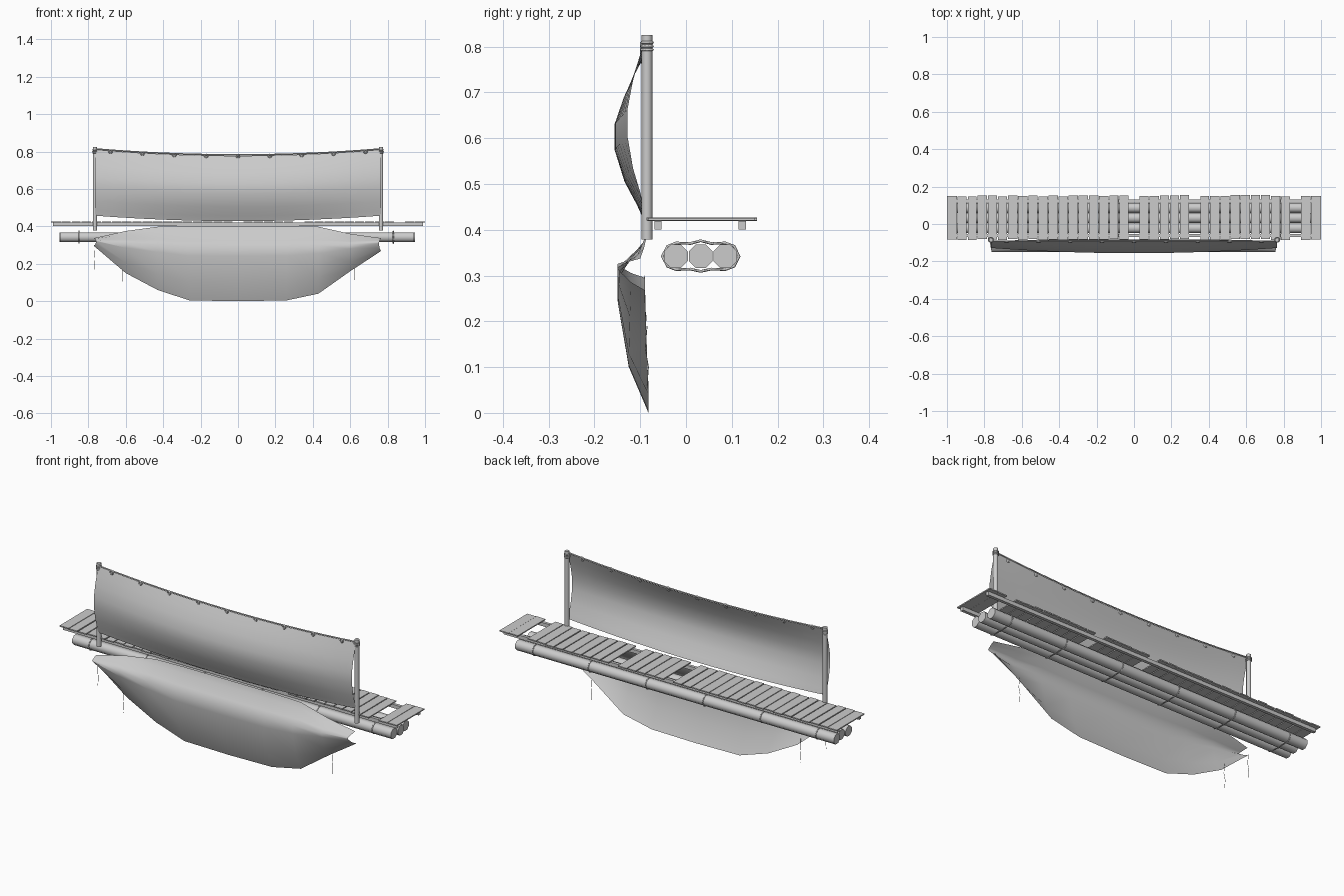
import bpy, bmesh, math, random
from mathutils import Vector, Matrix

if "Cube" in bpy.data.objects:
    bpy.data.objects.remove(bpy.data.objects["Cube"])
random.seed(4)


def finish(name, bm, smooth=False):
    bmesh.ops.recalc_face_normals(bm, faces=bm.faces)
    me = bpy.data.meshes.new(name)
    bm.to_mesh(me)
    bm.free()
    ob = bpy.data.objects.new(name, me)
    bpy.context.collection.objects.link(ob)
    if smooth:
        for p in me.polygons:
            p.use_smooth = True
    return ob


def add_box(bm, center, size, rot=0.0):
    m = Matrix.Translation(center) @ Matrix.Rotation(rot, 4, 'Y') @ Matrix.Diagonal((*size, 1))
    bmesh.ops.create_cube(bm, size=1, matrix=m)


def cylinder(name, center, r, depth, axis, sides, roll=0.0):
    bm = bmesh.new()
    turn = Matrix.Rotation(math.pi / 2, 4, 'Y') if axis == 'X' else Matrix()
    bmesh.ops.create_cone(bm, cap_ends=True, segments=sides, radius1=r, radius2=r, depth=depth,
                          matrix=Matrix.Translation(center) @ turn @ Matrix.Rotation(roll, 4, 'Z'))
    ob = finish(name, bm)
    bpy.context.view_layer.objects.active = ob
    ob.select_set(True)
    bpy.ops.object.shade_smooth_by_angle(angle=math.radians(60))
    ob.select_set(False)
    return ob


def rope(name, pts, r, closed=False):
    cu = bpy.data.curves.new(name, 'CURVE')
    cu.dimensions = '3D'
    cu.bevel_depth = r
    cu.bevel_resolution = 0
    cu.use_fill_caps = True
    sp = cu.splines.new('POLY')
    sp.points.add(len(pts) - 1)
    for p, co in zip(sp.points, pts):
        p.co = (*co, 1)
    sp.use_cyclic_u = closed
    ob = bpy.data.objects.new(name, cu)
    bpy.context.collection.objects.link(ob)
    bpy.context.view_layer.objects.active = ob
    ob.select_set(True)
    bpy.ops.object.convert(target='MESH')
    bpy.context.object.select_set(False)


def lerp(xs, ys, x):
    for i in range(len(xs) - 1):
        if x <= xs[i + 1]:
            t = (x - xs[i]) / (xs[i + 1] - xs[i])
            return ys[i] + (ys[i + 1] - ys[i]) * t
    return ys[-1]


def sheet(name, xs, vs, f):
    bm = bmesh.new()
    rows = [[bm.verts.new(f(x, v)) for v in vs] for x in xs]
    for a, b in zip(rows, rows[1:]):
        for j in range(len(vs) - 1):
            bm.faces.new((a[j], b[j], b[j + 1], a[j + 1]))
    return finish(name, bm, True)


# deck planks, with three missing
bm = bmesh.new()
n = 37
pitch = 2 / n
for i in range(n):
    if i in (18, 24, 34):
        continue
    end = i in (0, n - 1)
    w = pitch if end else pitch * random.uniform(0.86, 0.95)
    j = 0 if end else random.uniform(-0.004, 0.004)
    rot = 0 if end else random.uniform(-0.03, 0.03)
    add_box(bm, (-1 + pitch * (i + 0.5), 0.034 + j, 0.423), (w, 0.234, 0.006), rot)
finish("deck_planks", bm)

# beams under the deck
bm = bmesh.new()
for y in (-0.061, 0.123):
    add_box(bm, (0, y, 0.41), (1.98, 0.016, 0.019))
finish("deck_beams", bm)

# three float logs
for k, (y, cx) in enumerate(((-0.022, -0.005), (0.032, 0.0), (0.086, -0.01))):
    cylinder(f"log_{k + 1}", (cx, y, 0.342), 0.028, 1.89, 'X', 8, math.pi / 8)

# lashings around the logs
loop = [(-0.052, .342), (-0.04, .364), (-0.022, .371), (0.01, .370), (0.032, .376), (0.055, .370),
        (0.086, .371), (0.105, .364), (0.116, .342), (0.105, .320), (0.086, .313), (0.055, .314),
        (0.032, .309), (0.01, .314), (-0.022, .313), (-0.04, .320)]
for k, x in enumerate((-0.85, -0.52, -0.18, 0.16, 0.5, 0.83)):
    rope(f"log_lashing_{k + 1}", [(x, y, z) for y, z in loop], 0.003, True)

# sail posts with rope windings
for side, s in (("left", -1), ("right", 1)):
    cylinder(f"{side}_post", (s * 0.765, -0.085, 0.602), 0.012, 0.447, 'Z', 10)
    for k in range(3):
        ring = [(s * 0.765 + 0.013 * math.cos(a * math.pi / 5), -0.085 + 0.013 * math.sin(a * math.pi / 5),
                 0.793 + 0.008 * k) for a in range(10)]
        rope(f"{side}_post_winding_{k + 1}", ring, 0.003, True)


# upper sail bulging forward
def sag(x):
    return 1 - (x / 0.765) ** 2


prof_v = [0, .12, .25, .42, .58, .78, .92, 1]
prof_y = [0, .35, .68, 1, 1, .66, .25, .05]


def upper(x, v):
    top = 0.81 - 0.033 * sag(x)
    low = 0.457 - 0.029 * sag(x)
    depth = 0.036 + 0.028 * sag(x)
    return (x, -0.092 - depth * lerp(prof_v, prof_y, v), top + (low - top) * v)


sheet("upper_sail", [-0.765 + 1.53 * i / 16 for i in range(17)], prof_v, upper)

# head rope and eyelet knots
rope("sail_head_rope", [(x, -0.092, 0.814 - 0.032 * sag(x))
                        for x in [-0.765 + 1.53 * i / 16 for i in range(17)]], 0.004)
for k in range(9):
    x = -0.682 + 0.1705 * k
    ring = [(x + 0.008 * math.cos(a * math.pi / 4), -0.096,
             0.806 - 0.032 * sag(x) + 0.009 * math.sin(a * math.pi / 4)) for a in range(8)]
    rope(f"sail_eyelet_{k + 1}", ring, 0.004, True)

# hanging lower cloth
xs = [-.77, -.6, -.43, -.26, 0, .26, .43, .6, .765]
low_z = [.295, .15, .06, .004, 0, .004, .04, .16, .268]
top_z = [.337, .375, .398, .402, .402, .402, .398, .36, .337]
cloth_v = [0, .08, .2, .28, .4, .75, 1]
mid_y = [-.083, -.092, -.13, -.15, -.149, -.125, -.082]
end_y = [-.1, -.12, -.14, -.15, -.145, -.12, -.09]


def lower(x, v):
    e = max(0, (abs(x) - 0.43) / 0.335)
    e = min(1, e)
    y = lerp(cloth_v, mid_y, v) * (1 - e) + lerp(cloth_v, end_y, v) * e
    t = lerp(xs, top_z, x)
    edge_x = x - math.copysign(0.012, x) * math.sin(math.pi * v) * (e > 0.95)
    return (edge_x, y, t + (lerp(xs, low_z, x) - t) * v)


sheet("lower_cloth", xs, cloth_v, lower)

# loose threads below the cloth ends
for k, (x, y, z) in enumerate(((-0.768, -0.09, 0.3), (-0.62, -0.085, 0.19), (0.62, -0.085, 0.19))):
    rope(f"loose_thread_{k + 1}", [(x, y, z), (x + 0.002, y - 0.004, z - 0.05),
                                   (x, y + 0.003, z - 0.09), (x, y, z - 0.13)], 0.001)
